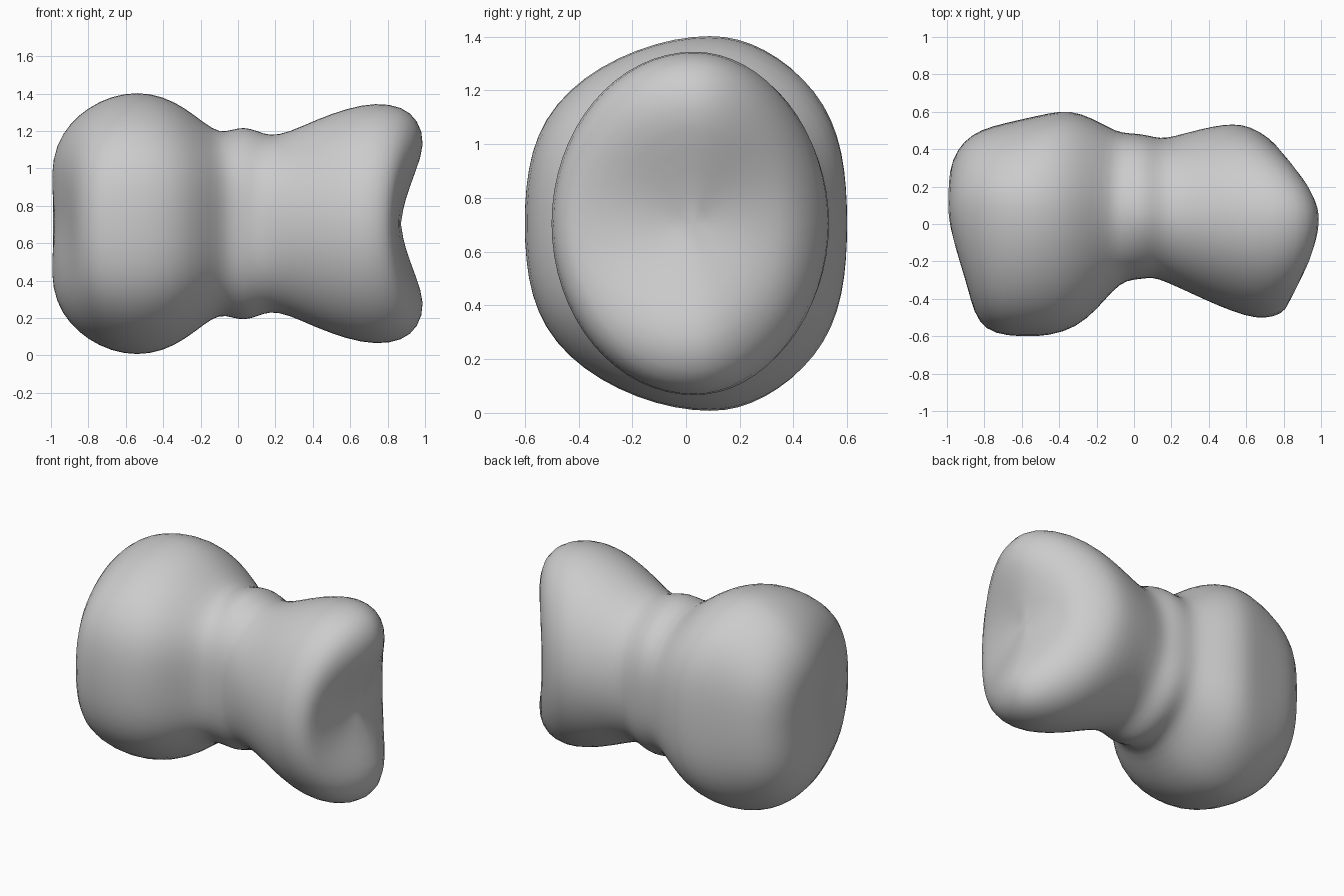
import bpy, bmesh, math

# Long-axis stations, left end to right end:
# x and half height of the top outline, x and y of the back outline, x and y of the front outline
STATIONS = [
    (-.985, .10, -.99, .19, -.98, .01),
    (-1.0, .27, -.985, .29, -.95, -.10),
    (-.975, .42, -.95, .395, -.90, -.28),
    (-.90, .54, -.87, .48, -.875, -.41),
    (-.80, .625, -.76, .525, -.83, -.53),
    (-.68, .685, -.60, .56, -.75, -.59),
    (-.54, .71, -.45, .595, -.60, -.605),
    (-.40, .685, -.34, .61, -.45, -.60),
    (-.28, .62, -.22, .565, -.31, -.555),
    (-.18, .54, -.13, .515, -.20, -.46),
    (-.10, .488, -.07, .488, -.11, -.35),
    (-.03, .505, .0, .485, -.04, -.30),
    (.03, .52, .06, .478, .04, -.295),
    (.10, .50, .11, .465, .10, -.285),
    (.17, .47, .17, .458, .17, -.31),
    (.27, .49, .28, .49, .30, -.37),
    (.42, .56, .42, .525, .45, -.44),
    (.58, .62, .53, .54, .60, -.497),
    (.74, .652, .62, .525, .70, -.51),
    (.88, .63, .72, .465, .79, -.485),
    (.965, .56, .79, .39, .83, -.43),
    (1.005, .43, .82, .31, .845, -.33),
    (.95, .28, .85, .21, .86, -.19),
    (.89, .12, .865, .10, .865, -.08),
]
MID_Z, SIDES = .705, 32


def axis_y(x):
    # The centre line drifts from the back toward the middle
    return .065 - .035 * max(-1, min(1, x / .6))


bm = bmesh.new()
rings = []
for xt, h, xb, yb, xf, yf in STATIONS:
    cy = axis_y(xt)
    # Left lobe and waist are dented at mid height, the right lobe is a plain oval
    dent = .08 * max(0, min(1, (.25 - xt) / .2))
    ring = []
    for i in range(SIDES):
        a = 2 * math.pi * i / SIDES
        c, s = math.cos(a), math.sin(a)
        xs, ys = (xb, yb) if c > 0 else (xf, yf)
        x = xs * c * c + xt * s * s
        y = cy + abs(ys - cy) * c * (1 + dent * math.sin(2 * a) ** 2)
        ring.append(bm.verts.new((x, y, MID_Z + h * s)))
    rings.append(ring)

# Skin between the rings
for r0, r1 in zip(rings, rings[1:]):
    for i in range(SIDES):
        j = (i + 1) % SIDES
        bm.faces.new((r0[i], r0[j], r1[j], r1[i]))

# Close both hollowed ends
for ring, x in ((rings[0], -.985), (rings[-1], .87)):
    tip = bm.verts.new((x, axis_y(x), MID_Z))
    for i in range(SIDES):
        bm.faces.new((ring[i], ring[(i + 1) % SIDES], tip))
bmesh.ops.recalc_face_normals(bm, faces=bm.faces)

mesh = bpy.data.meshes.new("bone_body")
bm.to_mesh(mesh)
bm.free()
body = bpy.data.objects.new("bone_body", mesh)
bpy.context.collection.objects.link(body)
mesh.shade_smooth()
body.modifiers.new("smooth_surface", 'SUBSURF').levels = 1
body.modifiers["smooth_surface"].render_levels = 1
